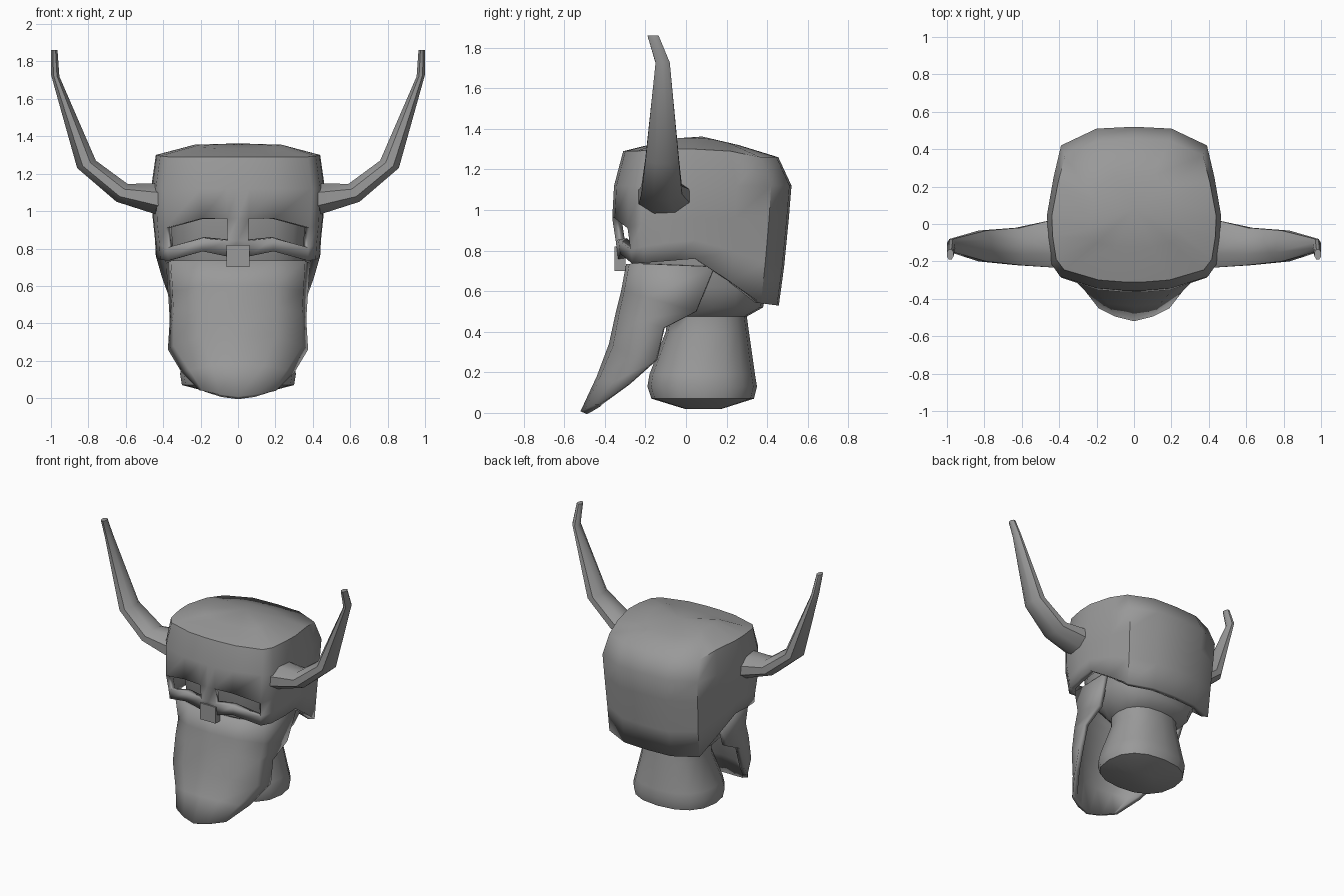
import bpy, bmesh, math

if "Cube" in bpy.data.objects:
    bpy.data.objects.remove(bpy.data.objects["Cube"])

grey = bpy.data.materials.new("grey")
grey.use_nodes = True
COLOUR = (0.32, 0.32, 0.32, 1)
grey.diffuse_color = COLOUR
grey.node_tree.nodes["Principled BSDF"].inputs["Base Color"].default_value = COLOUR


def finish(name, bm, thickness=0, angle=45):
    me = bpy.data.meshes.new(name)
    bm.to_mesh(me)
    bm.free()
    me.materials.append(grey)
    ob = bpy.data.objects.new(name, me)
    bpy.context.collection.objects.link(ob)
    if thickness:
        mod = ob.modifiers.new("thickness", 'SOLIDIFY')
        mod.thickness = thickness
        mod.offset = -1
    bpy.ops.object.select_all(action='DESELECT')
    ob.select_set(True)
    bpy.context.view_layer.objects.active = ob
    bpy.ops.object.shade_smooth_by_angle(angle=math.radians(angle))
    return ob


def loft(rings, closed=True, caps=False, skip=()):
    """Skin a list of point rings; skip holds (ring, column) cells left open."""
    bm = bmesh.new()
    vs = [[bm.verts.new(p) for p in ring] for ring in rings]
    n = len(vs[0])
    for r in range(len(vs) - 1):
        for c in range(n if closed else n - 1):
            if (r, c) not in skip:
                d = (c + 1) % n
                bm.faces.new((vs[r][c], vs[r][d], vs[r + 1][d], vs[r + 1][c]))
    if caps:
        bm.faces.new(vs[0])
        bm.faces.new(vs[-1])
        bmesh.ops.recalc_face_normals(bm, faces=bm.faces)
    return bm, vs


def mirror_ring(half):
    """Half ring from front centre to back centre becomes a full ring."""
    return half + [(-x, y, z) for x, y, z in half[-2:0:-1]]


# Helmet: plan outline, then rim and eye slot heights per column
plan = [(0, -.36), (.06, -.36), (.2, -.348), (.395, -.285), (.44, -.22), (.46, -.08),
        (.465, .05), (.43, .25), (.39, .42), (.2, .51), (0, .52)]
rim = [.755, .757, .785, .735, .74, .75, .76, .645, .54, .53, .53]
slot_low = [.842, .842, .855, .805, .82, .84, .85, .80, .74, .72, .72]
slot_high = [.96, .96, .96, .91, .93, .95, .96, .96, .96, .96, .96]
middle = [1.12] * 11
brow = [1.29, 1.29, 1.29, 1.29, 1.295, 1.30, 1.30, 1.29, 1.26, 1.26, 1.26]
crown = [1.335, 1.335, 1.335, 1.34, 1.35, 1.355, 1.355, 1.35, 1.33, 1.32, 1.32]
# heights, width scale, front scale, back scale
rows = [(rim, .945, .93, .88), (slot_low, .955, .96, .93), (slot_high, .98, 1.01, .975),
        (middle, 1.0, .985, 1.0), (brow, .945, .86, .875), (crown, .5, .35, .5)]
rings = []
for heights, sx, front, back in rows:
    rings.append(mirror_ring([(x * sx, y * (front if y < 0 else back), z)
                              for (x, y), z in zip(plan, heights)]))
eye_cells = [(1, c) for c in (1, 2, 17, 18)]
bm, vs = loft(rings, skip=eye_cells)
apex = bm.verts.new((0, .08, 1.362))
for a, b in zip(vs[-1], vs[-1][1:] + vs[-1][:1]):
    bm.faces.new((a, b, apex))
finish("helmet", bm, thickness=.045, angle=50)

# Nose guard: short block under the bridge
bm = bmesh.new()
bmesh.ops.create_cube(bm, size=1)
for v in bm.verts:
    v.co = (v.co.x * .125, -.325 + v.co.y * .055, .76 + v.co.z * .12)
finish("nose_guard", bm)


# Head and neck: rounded-square sections
def section(z, hx, y0, y1, power, sides=16):
    pts = []
    for i in range(sides):
        a = 2 * math.pi * i / sides
        c, s = math.cos(a), math.sin(a)
        pts.append((math.copysign(abs(c) ** power, c) * hx,
                    (y0 + y1) / 2 + math.copysign(abs(s) ** power, s) * (y1 - y0) / 2, z))
    return pts


body = [(.018, .10, .0, .17, 1), (.07, .30, -.17, .335, .85), (.13, .31, -.19, .35, .85),
        (.19, .295, -.18, .34, .85), (.40, .235, -.10, .31, .85), (.475, .235, -.09, .30, .85),
        (.52, .30, -.12, .38, .8), (.62, .35, -.20, .40, .75), (.74, .365, -.26, .42, .7),
        (1.0, .39, -.285, .44, .7)]
bm, _ = loft([section(*b) for b in body], caps=True)
finish("head_and_neck", bm, angle=50)

# Beard: curved sheet wrapped round the jaw, half rows from centre to side edge
beard = [[(0, -.52, .008), (.1, -.495, .02), (.19, -.45, .04), (.205, -.43, .04)],
         [(0, -.44, .18), (.14, -.425, .175), (.26, -.36, .15), (.30, -.29, .135)],
         [(0, -.38, .34), (.2, -.36, .33), (.345, -.27, .28), (.375, -.15, .26)],
         [(0, -.345, .5), (.2, -.33, .49), (.345, -.24, .46), (.365, -.11, .42)],
         [(0, -.32, .6), (.2, -.305, .6), (.35, -.2, .57), (.37, .05, .50)],
         [(0, -.295, .735), (.2, -.28, .735), (.36, -.22, .735), (.385, .14, .72)]]
rings = [[(-x, y, z) for x, y, z in row[:0:-1]] + row for row in beard]
bm, _ = loft(rings, closed=False)
finish("beard", bm, thickness=.035, angle=50)

# Horns: sections given by upper point, lower point and depth range
horn = [((.40, 1.15), (.40, .97), -.235, .03), ((.59, 1.145), (.65, 1.05), -.22, -.02),
        ((.76, 1.27), (.86, 1.23), -.20, -.035), ((.955, 1.72), (1.0, 1.73), -.15, -.08),
        ((.965, 1.86), (1.0, 1.86), -.19, -.135)]
for side, name in ((1, "left_horn"), (-1, "right_horn")):
    rings = []
    for (ux, uz), (lx, lz), y0, y1 in horn:
        ring = []
        for i in range(8):
            a = math.pi * (i + .5) / 4
            t, s = math.cos(a) / 1.848, math.sin(a) / 1.848
            ring.append((side * ((ux + lx) / 2 + t * (ux - lx)),
                         (y0 + y1) / 2 + s * (y1 - y0), (uz + lz) / 2 + t * (uz - lz)))
        rings.append(ring)
    bm, _ = loft(rings, caps=True)
    finish(name, bm, angle=50)
